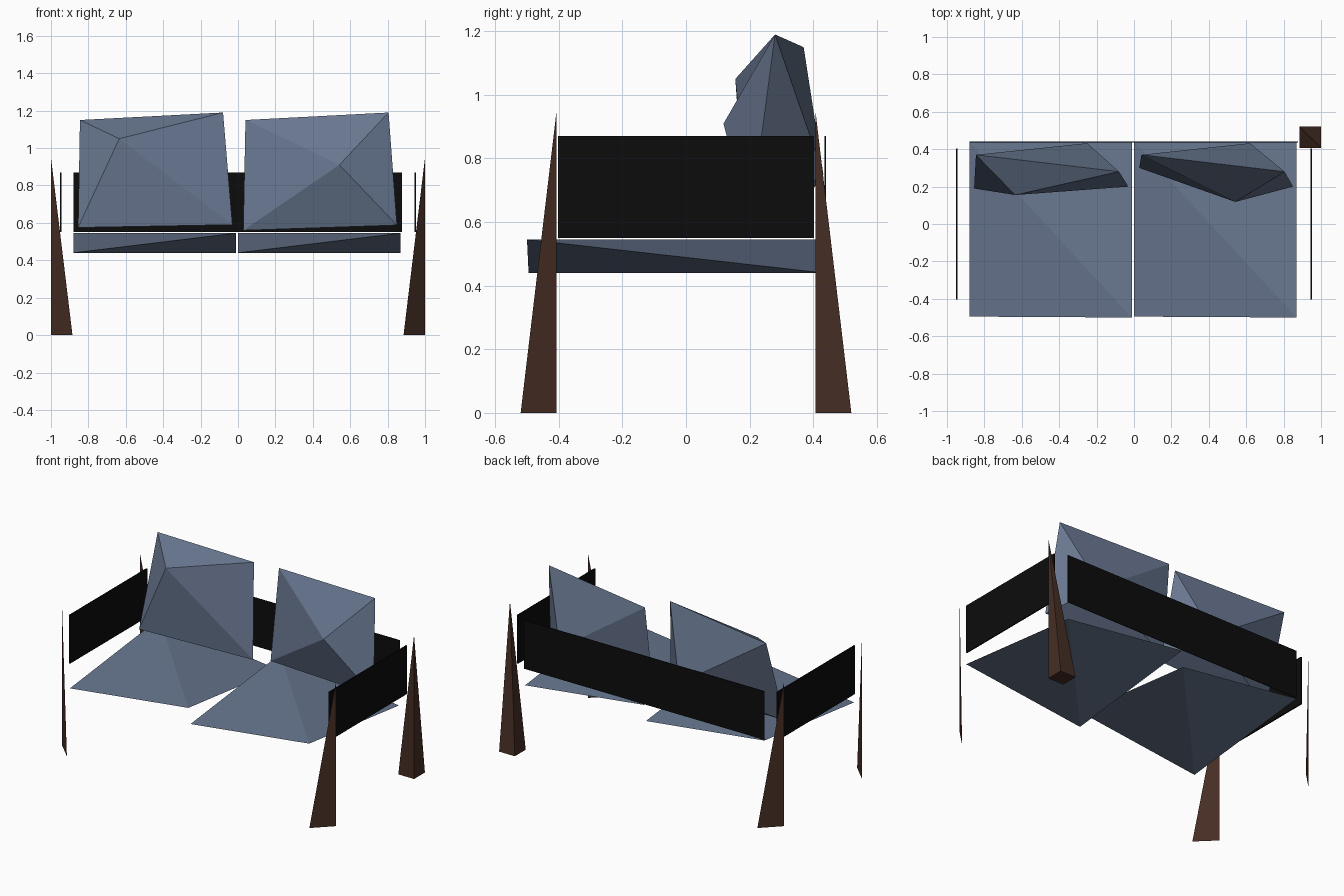
import bpy, bmesh

old = bpy.data.objects.get("Cube")
if old:
    bpy.data.objects.remove(old)


def material(name, rgb):
    mat = bpy.data.materials.new(name)
    mat.use_nodes = True
    mat.diffuse_color = (*rgb, 1)
    bsdf = mat.node_tree.nodes["Principled BSDF"]
    bsdf.inputs["Base Color"].default_value = (*rgb, 1)
    bsdf.inputs["Roughness"].default_value = 0.8
    return mat


FABRIC = material("slate blue fabric", (0.136, 0.181, 0.274))
WOOD = material("dark brown wood", (0.06, 0.027, 0.018))
PANEL = material("black panel", (0.0037, 0.0037, 0.0037))


def add_mesh(name, points, faces, mat):
    """Flat-shaded object from a handful of corner points."""
    bm = bmesh.new()
    verts = [bm.verts.new(p) for p in points]
    for face in faces:
        bm.faces.new([verts[i] for i in face])
    bmesh.ops.recalc_face_normals(bm, faces=bm.faces)
    mesh = bpy.data.meshes.new(name)
    bm.to_mesh(mesh)
    bm.free()
    mesh.materials.append(mat)
    obj = bpy.data.objects.new(name, mesh)
    bpy.context.collection.objects.link(obj)
    return obj


def add_box(name, center, size, mat):
    bpy.ops.mesh.primitive_cube_add(size=1, location=center)
    obj = bpy.context.object
    obj.name = name
    obj.scale = size
    bpy.ops.object.transform_apply(location=False, rotation=False, scale=True)
    obj.data.materials.append(mat)


# Legs: tapered spikes; three are thin diagonal blades, one is a full pyramid
IN_X, OUT_X, IN_Y, OUT_Y, TIP = 0.885, 1.0, 0.407, 0.52, 0.95
for name, sx, sy in (("front_left_leg", 1, -1),
                     ("front_right_leg", -1, -1),
                     ("back_right_leg", -1, 1)):
    add_mesh(name, [(sx * OUT_X, sy * IN_Y, 0), (sx * IN_X, sy * OUT_Y, 0),
                    (sx * OUT_X, sy * IN_Y, TIP)], [(0, 1, 2)], WOOD)
add_mesh("back_left_leg",
         [(IN_X, IN_Y, 0), (OUT_X, IN_Y, 0), (OUT_X, OUT_Y, 0),
          (IN_X, OUT_Y, 0), (OUT_X, IN_Y, TIP)],
         [(0, 1, 2, 3), (0, 1, 4), (1, 2, 4), (2, 3, 4), (3, 0, 4)], WOOD)

# Arm and back panels
for name, side in (("left_arm_panel", 1), ("right_arm_panel", -1)):
    add_box(name, (side * 0.948, 0, 0.71), (0.008, 0.805, 0.32), PANEL)
add_box("back_panel", (-0.002, 0.438, 0.71), (1.755, 0.004, 0.32), PANEL)

# Seat cushions: wedge with opposite corners raised
LOW, HIGH = 0.44, 0.545
for name, x0, x1 in (("right_seat_cushion", -0.88, -0.012),
                     ("left_seat_cushion", 0.0, 0.87)):
    add_mesh(name, [(x0, -0.495, LOW), (x1, -0.5, HIGH),
                    (x1, 0.435, LOW), (x0, 0.44, HIGH)],
             [(0, 1, 3), (1, 2, 3), (0, 2, 1), (0, 3, 2)], FABRIC)

# Back cushions: four rim corners with a front and a rear peak
RIM = ((0, 1), (1, 2), (2, 3), (3, 0))
FACETS = [(a, b, peak) for peak in (4, 5) for a, b in RIM]
add_mesh("right_back_cushion",
         [(-0.845, 0.37, 1.15), (-0.08, 0.28, 1.19), (-0.03, 0.2, 0.59),
          (-0.855, 0.19, 0.575), (-0.635, 0.155, 1.05), (-0.25, 0.432, 0.75)],
         FACETS, FABRIC)
add_mesh("left_back_cushion",
         [(0.04, 0.37, 1.15), (0.805, 0.28, 1.19), (0.85, 0.2, 0.588),
          (0.028, 0.3, 0.56), (0.542, 0.118, 0.91), (0.62, 0.432, 0.75)],
         FACETS, FABRIC)
